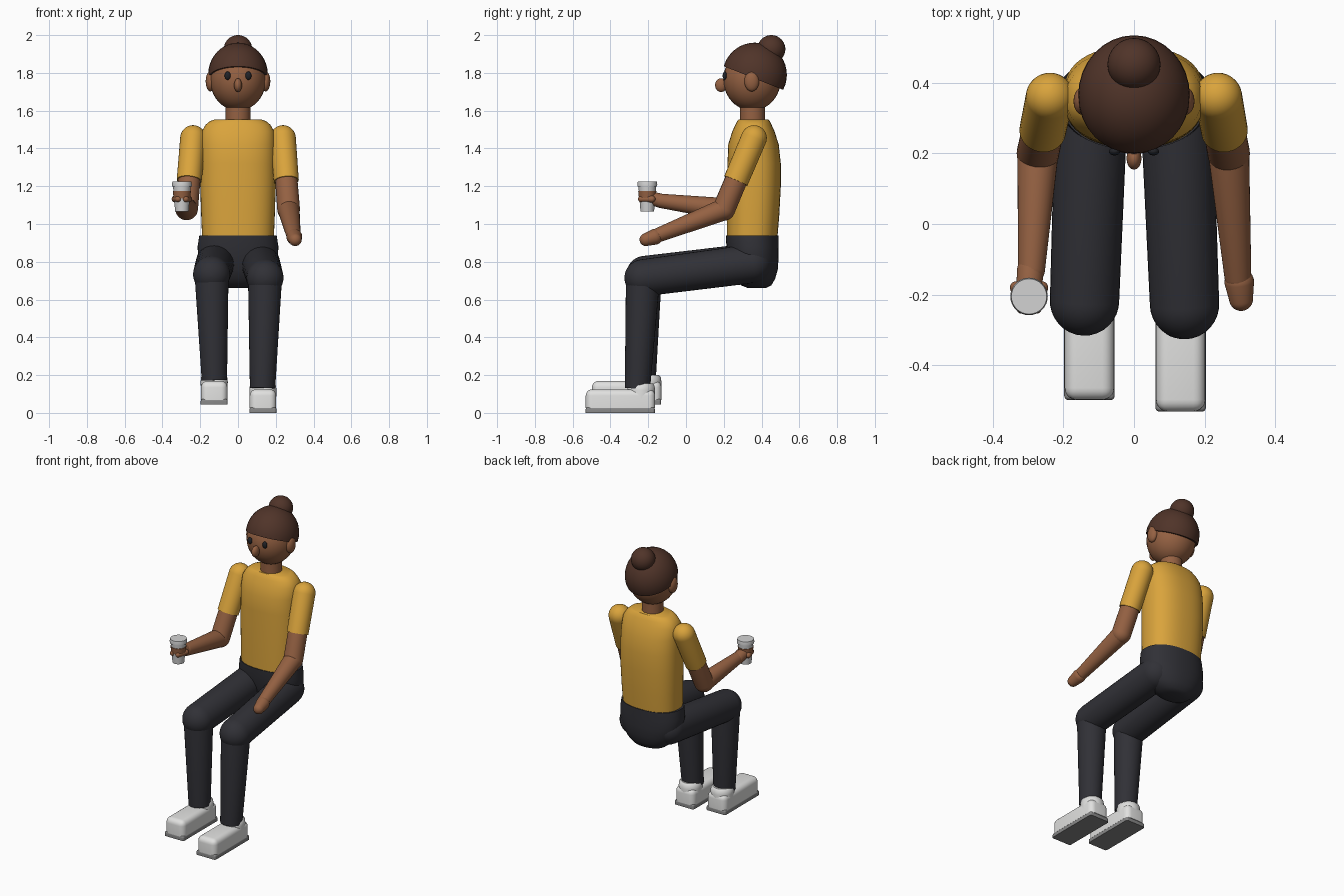
import bpy, bmesh, math
from mathutils import Vector, Matrix

cube = bpy.data.objects.get("Cube")
if cube:
    bpy.data.objects.remove(cube, do_unlink=True)


def material(name, r, g, b):
    m = bpy.data.materials.new(name)
    m.use_nodes = True
    m.diffuse_color = (r, g, b, 1)
    bsdf = next(n for n in m.node_tree.nodes if n.type == 'BSDF_PRINCIPLED')
    bsdf.inputs["Base Color"].default_value = (r, g, b, 1)
    bsdf.inputs["Roughness"].default_value = 0.7
    return m


SKIN = material("brown skin", .30, .12, .055)
HAIR = material("dark brown hair", .08, .034, .022)
SHIRT = material("mustard shirt", .70, .37, .045)
TROUSERS = material("charcoal trousers", .03, .03, .037)
WHITE = material("white shoe", .75, .75, .74)
SOLE = material("grey sole", .24, .24, .24)
EYE = material("dark eye", .015, .016, .02)
CUP = material("light grey cup", .65, .65, .65)


def finish(name, bm, mat, matrix=None, angle=40):
    """Turn a bmesh into a smooth-shaded object."""
    bmesh.ops.recalc_face_normals(bm, faces=bm.faces)
    mesh = bpy.data.meshes.new(name)
    bm.to_mesh(mesh)
    bm.free()
    if matrix:
        mesh.transform(matrix)
    mesh.materials.append(mat)
    ob = bpy.data.objects.new(name, mesh)
    bpy.context.collection.objects.link(ob)
    bpy.ops.object.select_all(action='DESELECT')
    ob.select_set(True)
    bpy.context.view_layer.objects.active = ob
    bpy.ops.object.shade_smooth_by_angle(angle=math.radians(angle))
    return ob


def loft(name, rings, mat, matrix=None, power=2, n=32, angle=40):
    """Stack rings given as (height, x radius, y radius, y centre)."""
    bm = bmesh.new()
    loops = []
    for h, rx, ry, cy in rings:
        loop = []
        for i in range(n):
            a = math.tau * i / n
            c, s = math.cos(a), math.sin(a)
            x = math.copysign(abs(c) ** (2 / power), c) * rx
            y = math.copysign(abs(s) ** (2 / power), s) * ry
            loop.append(bm.verts.new((x, cy + y, h)))
        loops.append(loop)
    for lo, hi in zip(loops, loops[1:]):
        for i in range(n):
            j = (i + 1) % n
            bm.faces.new((lo[i], lo[j], hi[j], hi[i]))
    bm.faces.new(loops[0][::-1])
    bm.faces.new(loops[-1])
    return finish(name, bm, mat, matrix, angle)


def limb(name, a, b, ra, rb, mat, round_end=True):
    """Tapered capsule from a to b, optionally cut flat at b."""
    a, b = Vector(a), Vector(b)
    length = (b - a).length
    steps = [math.pi / 2 * (k + .15) / 8 for k in range(8)]
    prof = [(-ra * math.cos(t), ra * math.sin(t)) for t in steps] + [(0, ra), (length, rb)]
    if round_end:
        prof += [(length + rb * math.cos(t), rb * math.sin(t)) for t in reversed(steps)]
    matrix = Matrix.Translation(a) @ (b - a).to_track_quat('Z', 'Y').to_matrix().to_4x4()
    return loft(name, [(h, r, r, 0) for h, r in prof], mat, matrix)


def ball(name, centre, radii, mat, cut=None):
    """Ellipsoid, optionally cut by a plane (point, normal to keep)."""
    bm = bmesh.new()
    bmesh.ops.create_uvsphere(bm, u_segments=32, v_segments=20, radius=1)
    bmesh.ops.transform(bm, matrix=Matrix.Translation(centre) @ Matrix.Diagonal((*radii, 1)),
                        verts=bm.verts)
    if cut:
        bmesh.ops.bisect_plane(bm, geom=bm.verts[:] + bm.edges[:] + bm.faces[:],
                               plane_co=cut[0], plane_no=cut[1], clear_inner=True)
        bmesh.ops.holes_fill(bm, edges=[e for e in bm.edges if e.is_boundary])
    return finish(name, bm, mat)


def box(name, centre, size, mat, bevel):
    ob_bm = bmesh.new()
    bmesh.ops.create_cube(ob_bm, size=1)
    bmesh.ops.transform(ob_bm, matrix=Matrix.Translation(centre) @ Matrix.Diagonal((*size, 1)),
                        verts=ob_bm.verts)
    # Round everything except the underside
    low = min(v.co.z for v in ob_bm.verts)
    edges = [e for e in ob_bm.edges if any(v.co.z > low + 1e-5 for v in e.verts)]
    bmesh.ops.bevel(ob_bm, geom=edges, offset=bevel, segments=5, profile=.5, affect='EDGES')
    return finish(name, ob_bm, mat)


# Head, hair and face
ball("head", (0, .35, 1.765), (.148, .152, .165), SKIN)
ball("hair", (0, .364, 1.79), (.158, .17, .17), HAIR, ((0, .2, 1.835), (0, .37, .93)))
ball("hair_bun", (0, .452, 1.926), (.075, .074, .074), HAIR)
ball("nose", (0, .186, 1.735), (.021, .032, .036), SKIN)
for side, s in (("left", 1), ("right", -1)):
    ball(side + "_ear", (s * .146, .348, 1.755), (.025, .039, .053), SKIN)
    ball(side + "_eye", (s * .055, .205, 1.785), (.016, .011, .022), EYE)
loft("neck", [(1.5, .066, .066, .352), (1.65, .066, .066, .352)], SKIN)

# Torso and hips
loft("shirt", [(.93, .19, .134, .350), (1.05, .195, .139, .355), (1.2, .2, .142, .36),
               (1.32, .2, .141, .361), (1.42, .198, .134, .357), (1.49, .192, .112, .357),
               (1.525, .172, .096, .357), (1.545, .148, .086, .357), (1.553, .125, .078, .357)],
     SHIRT, power=2.4, n=48)
loft("trouser_hips", [(.662, .06, .05, .375), (.675, .11, .08, .372), (.71, .155, .106, .366),
                      (.76, .19, .124, .362), (.82, .211, .133, .357), (.88, .214, .138, .352),
                      (.938, .205, .139, .350)], TROUSERS, power=2.2, n=48)

# Legs and shoes: hip, knee and ankle per side, with the right foot set back and higher
legs = (("left", (.12, .35, .79), (.143, -.228, .715), (.13, -.257, .13), (.132, 0, 0)),
        ("right", (-.12, .35, .795), (-.14, -.218, .733), (-.125, -.227, .172), (-.126, .033, .044)))
for side, hip, knee, ankle, foot in legs:
    limb(side + "_thigh", hip, knee, .103, .098, TROUSERS)
    limb(side + "_shin", knee, ankle, .09, .067, TROUSERS, round_end=False)
    x, y, z = foot
    box(side + "_sole", (x, y - .348, z + .015), (.143, .366, .03), SOLE, .012)
    box(side + "_shoe", (x, y - .347, z + .075), (.14, .368, .1), WHITE, .034)
    loft(side + "_shoe_collar", [(.03, .068, .07, 0), (.12, .072, .074, 0), (.145, .069, .07, 0),
                                 (.156, .058, .06, 0)], WHITE,
         Matrix.Translation((x, y - .237, z)))

# Arms: shoulder, elbow and wrist per side
arms = (("left", (.238, .36, 1.455), (.268, .2, 1.077), (.294, -.15, .94)),
        ("right", (-.238, .36, 1.455), (-.272, .2, 1.08), (-.29, -.13, 1.122)))
for side, shoulder, elbow, wrist in arms:
    cuff = Vector(shoulder).lerp(Vector(elbow), .6)
    limb(side + "_sleeve", shoulder, cuff, .068, .066, SHIRT, round_end=False)
    limb(side + "_upper_arm", shoulder, elbow, .058, .06, SKIN)
    limb(side + "_forearm", elbow, wrist, .058, .038, SKIN)
limb("left_hand", (.298, -.165, .932), (.303, -.212, .917), .042, .034, SKIN)
limb("right_hand", (-.293, -.13, 1.122), (-.297, -.18, 1.135), .038, .036, SKIN)

# Takeaway cup, with the fingers wrapped round it
at_cup = Matrix.Translation((-.297, -.205, 0))
loft("cup", [(z, r, r, 0) for z, r in ((1.067, .036), (1.2, .047))], CUP, at_cup)
loft("cup_lid", [(z, r, r, 0) for z, r in ((1.198, .052), (1.208, .053), (1.225, .05))], CUP, at_cup)
loft("cup_band", [(z, r, r, 0) for z, r in ((1.135, .044), (1.175, .048))], SKIN, at_cup)
for side, s in (("inner", 1), ("outer", -1)):
    limb(side + "_fingers", (-.297 + s * .036, -.18, 1.132), (-.297 + s * .02, -.238, 1.132),
         .018, .016, SKIN)
